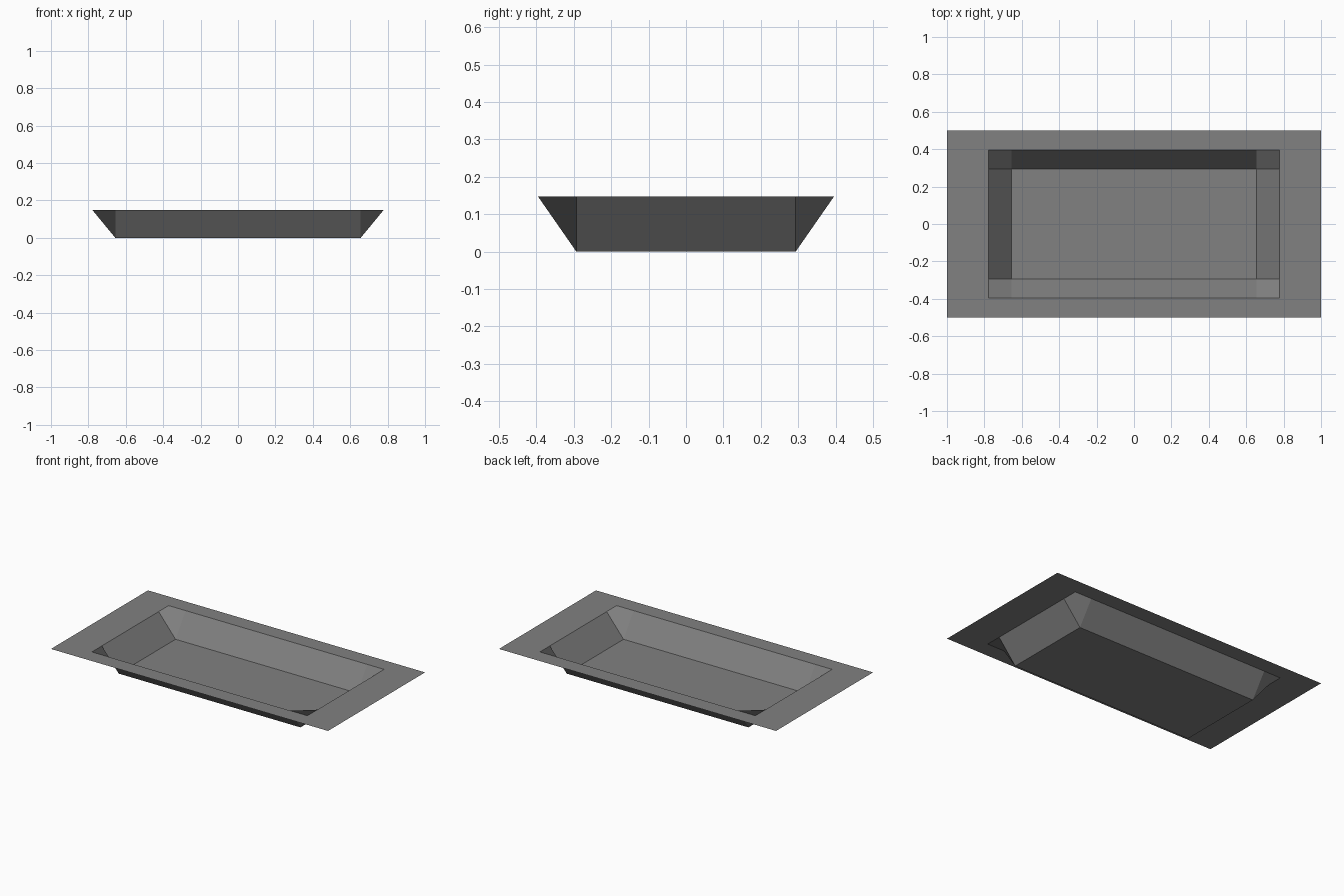
import bpy, bmesh

if "Cube" in bpy.data.objects:
    bpy.data.objects.remove(bpy.data.objects["Cube"])

# One grey for the whole sunken tray
grey = bpy.data.materials.new("mid grey")
grey.diffuse_color = (0.22, 0.22, 0.22, 1)
grey.use_nodes = True
grey.node_tree.nodes["Principled BSDF"].inputs["Base Color"].default_value = grey.diffuse_color

# Grid lines: rim edge, opening edge, floor edge
FLOOR_X, FLOOR_Y, DEPTH = 0.656, 0.293, 0.148
xs = [-1, -0.778, -FLOOR_X, FLOOR_X, 0.778, 1]
ys = [-0.5, -0.396, -FLOOR_Y, FLOOR_Y, 0.396, 0.5]

bm = bmesh.new()
# Only the four floor corners sit at ground level, the rest is the flat rim
v = [[bm.verts.new((x, y, 0 if abs(x) <= FLOOR_X and abs(y) <= FLOOR_Y else DEPTH))
      for y in ys] for x in xs]

# Rim, sloping walls, folded corners and floor
for i in range(5):
    for j in range(5):
        quad = [v[i][j], v[i + 1][j], v[i + 1][j + 1], v[i][j + 1]]
        if i == j:  # fold these corners across, away from the floor corner
            quad = quad[1:] + quad[:1]
        bm.faces.new(quad)

mesh = bpy.data.meshes.new("sunken_tray")
bm.to_mesh(mesh)
bm.free()
mesh.materials.append(grey)
tray = bpy.data.objects.new("sunken_tray", mesh)
bpy.context.collection.objects.link(tray)
